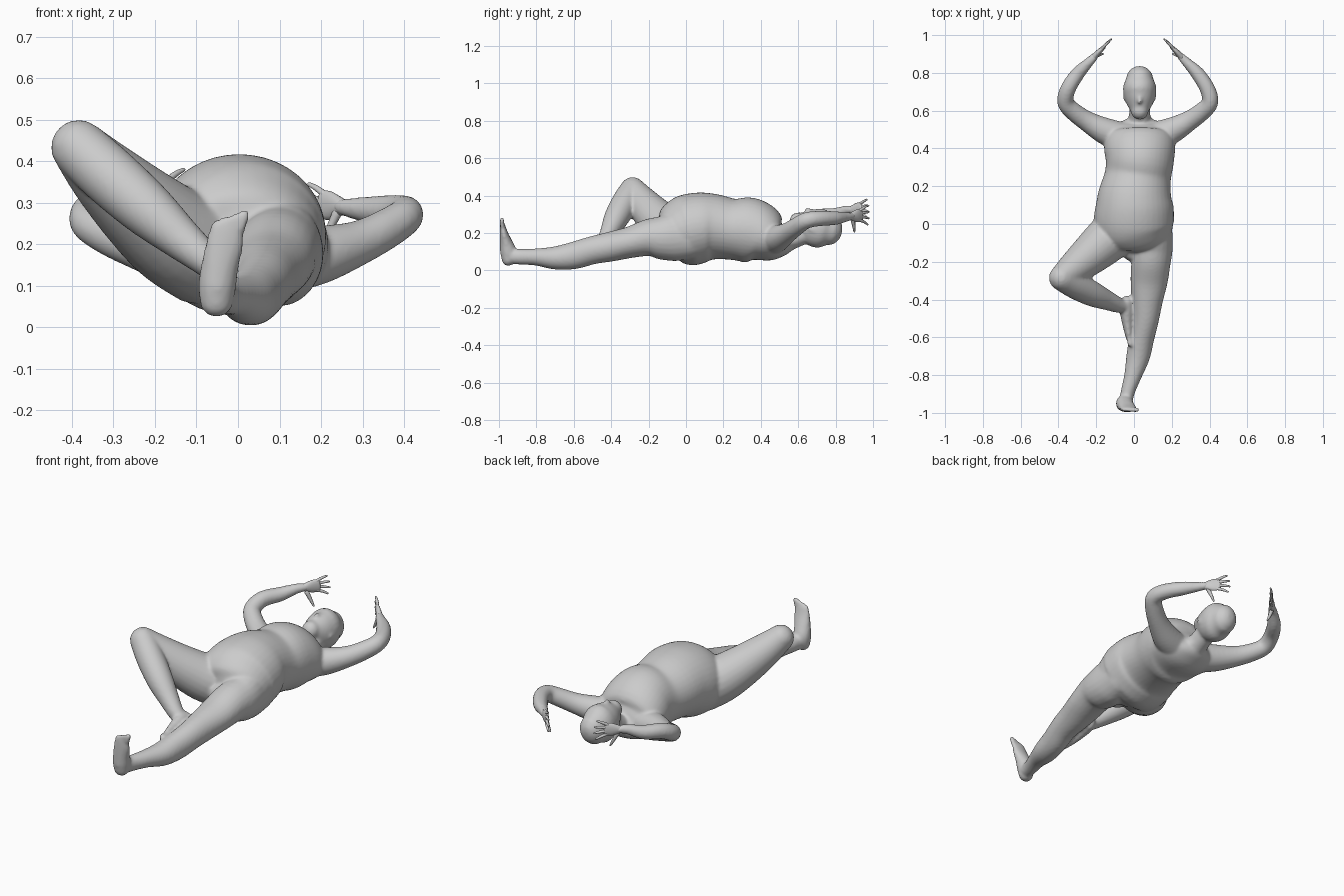
import bpy, bmesh, math
from mathutils import Vector

cube = bpy.data.objects.get("Cube")
if cube:
    bpy.data.objects.remove(cube, do_unlink=True)

skin = bpy.data.materials.new("clay_grey")
skin.use_nodes = True
COLOUR = (0.6, 0.6, 0.6, 1)
skin.diffuse_color = COLOUR
bsdf = next(n for n in skin.node_tree.nodes if n.type == 'BSDF_PRINCIPLED')
bsdf.inputs["Base Color"].default_value = COLOUR
bsdf.inputs["Roughness"].default_value = 0.7


def spline(keys, steps):
    """Smooth interpolation through tuples of numbers."""
    out = []
    for i in range(len(keys) - 1):
        a, b, c, d = (keys[max(0, min(len(keys) - 1, i + k))] for k in (-1, 0, 1, 2))
        for s in range(steps):
            t = s / steps
            out.append([0.5 * (2 * q + (r - p) * t + (2 * p - 5 * q + 4 * r - w) * t * t
                               + (3 * q - p - 3 * r + w) * t ** 3)
                        for p, q, r, w in zip(a, b, c, d)])
    out.append(list(keys[-1]))
    return out


def tube(name, keys, side=(1, 0, 0), sides=24, steps=4):
    """Loft ellipses along a path; each key is x, y, z, side radius, other radius."""
    rows = spline([k if len(k) == 5 else (*k, k[3]) for k in keys], steps)
    pts = [Vector(r[:3]) for r in rows]
    rings = []
    for i, r in enumerate(rows):
        t = (pts[min(i + 1, len(pts) - 1)] - pts[max(i - 1, 0)]).normalized()
        u = Vector(side)
        u = (u - t * u.dot(t)).normalized()
        rings.append((pts[i], t, u, t.cross(u), r[3], r[4]))

    # rounded ends
    def dome(ring, sign):
        p, t, u, v, a, b = ring
        return [(p + t * sign * min(a, b) * math.sin(g), t, u, v,
                 a * math.cos(g), b * math.cos(g)) for g in (0.5, 0.95, 1.3)]
    rings = dome(rings[0], -1)[::-1] + rings + dome(rings[-1], 1)

    bm = bmesh.new()
    loops = []
    for p, t, u, v, a, b in rings:
        loops.append([bm.verts.new(p + u * a * math.cos(g) + v * b * math.sin(g))
                      for g in (2 * math.pi * k / sides for k in range(sides))])
    for l0, l1 in zip(loops, loops[1:]):
        for k in range(sides):
            n = (k + 1) % sides
            bm.faces.new((l0[k], l0[n], l1[n], l1[k]))
    bm.faces.new(loops[0])
    bm.faces.new(loops[-1])
    bmesh.ops.recalc_face_normals(bm, faces=bm.faces)
    me = bpy.data.meshes.new(name)
    bm.to_mesh(me)
    bm.free()
    me.materials.append(skin)
    me.polygons.foreach_set("use_smooth", [True] * len(me.polygons))
    ob = bpy.data.objects.new(name, me)
    bpy.context.collection.objects.link(ob)
    return ob


def fuse(name, parts, voxel=None, relax=8):
    """Join parts, optionally melting them into one skin."""
    bpy.ops.object.select_all(action='DESELECT')
    for p in parts:
        p.select_set(True)
    ob = parts[0]
    bpy.context.view_layer.objects.active = ob
    bpy.ops.object.join()
    ob.name = ob.data.name = name
    if voxel:
        m = ob.modifiers.new("melt", 'REMESH')
        m.mode = 'VOXEL'
        m.voxel_size = voxel
        m.use_smooth_shade = True
        s = ob.modifiers.new("relax", 'SMOOTH')
        s.factor = 0.5
        s.iterations = relax
        bpy.ops.object.convert(target='MESH')
        ob = bpy.context.view_layer.objects.active
        if not ob.data.materials:
            ob.data.materials.append(skin)
    return ob


body = []

# torso, from the sloping shoulders down to the crotch
body.append(tube("torso", [
    (.03, .555, .155, .065, .045), (.03, .525, .150, .13, .072), (.03, .47, .160, .180, .115),
    (.03, .40, .197, .188, .160), (.03, .33, .216, .18, .175), (.02, .25, .220, .176, .163),
    (.005, .15, .233, .195, .176), (.003, .08, .230, .208, .188), (0, 0, .212, .212, .190),
    (.01, -.06, .195, .195, .165), (.015, -.10, .18, .15, .125), (.015, -.13, .17, .09, .075)],
    sides=40))

# neck and head
body.append(tube("neck", [(.03, .51, .145, .075, .065), (.03, .56, .165, .058, .055),
                          (.03, .64, .20, .055, .055)]))
body.append(tube("head", [
    (.03, .60, .262, .048, .050), (.03, .645, .245, .073, .085), (.03, .69, .230, .086, .104),
    (.03, .73, .224, .087, .103), (.03, .763, .218, .074, .085)]))
body.append(tube("nose", [(.03, .675, .322, .008), (.03, .645, .326, .011)], sides=12))
for x in (-.050, .110):
    body.append(tube("ear", [(x, .66, .225, .007, .013), (x, .69, .215, .008, .016)], sides=12))

# straight left leg and upright foot
body.append(tube("left_leg", [
    (.11, .03, .185, .09, .12), (.10, -.06, .18, .105, .13), (.098, -.13, .175, .107, .118),
    (.09, -.20, .175, .104, .10), (.08, -.30, .15, .099, .084), (.07, -.40, .128, .084, .080),
    (.062, -.50, .108, .071, .075), (.042, -.60, .08, .066, .073), (.022, -.70, .067, .063, .062),
    (-.005, -.80, .072, .047, .046), (-.03, -.88, .073, .038, .042), (-.042, -.93, .075, .036, .041)]))
body.append(tube("left_foot", [
    (-.052, -.95, .06, .040, .036), (-.05, -.95, .10, .046, .044), (-.043, -.962, .15, .045, .034),
    (-.032, -.974, .20, .046, .022), (-.025, -.981, .242, .042, .014)]))

# folded right leg, its foot resting against the left knee
body.append(tube("right_thigh", [
    (-.08, -.03, .18, .13), (-.155, -.095, .22, .122), (-.235, -.165, .285, .107),
    (-.32, -.235, .365, .087), (-.383, -.285, .432, .068)], side=(0, 0, 1)))
body.append(tube("right_shin", [
    (-.383, -.285, .432, .068), (-.31, -.325, .365, .072), (-.22, -.37, .285, .067),
    (-.14, -.405, .215, .052), (-.08, -.43, .165, .041), (-.048, -.43, .14, .038)], side=(0, 0, 1)))
body.append(tube("right_foot", [
    (-.037, -.41, .135, .043, .031), (-.040, -.45, .13, .046, .037), (-.035, -.52, .112, .046, .029),
    (-.028, -.58, .10, .046, .021), (-.025, -.615, .095, .041, .013)], side=(0, 0, 1)))

# toes of both feet
for i in range(5):
    f = i / 4 - 0.5
    r = 0.013 - 0.0013 * i
    tip = 0.284 - 0.006 * i
    body.append(tube("left_toe", [(-.025 - f * .064, -.982, .24, r),
                                  (-.02 - f * .072, -.984, tip - r, r)], sides=10))
    body.append(tube("right_toe", [(-.025, -.61, .095 - f * .064, r),
                                   (-.022, -.638 + .005 * i, .093 - f * .07, r)], sides=10))

# raised arms, mirrored about the chest centre, with open hands
AXIS = 0.02
ARM = [(.12, .465, .160, .078), (.20, .495, .175, .070), (.29, .545, .203, .054),
       (.36, .595, .238, .048), (.403, .645, .268, .044), (.389, .715, .278, .041),
       (.338, .795, .280, .037), (.28, .855, .286, .026), (.25, .885, .29, .021)]
for label, flip, elbow_lift, hand_lift in (("left", 1, 0, 0), ("right", -1, -.012, .035)):
    def place(keys, lift):
        return [(AXIS + flip * (k[0] - AXIS), k[1], k[2] + l, *k[3:])
                for k, l in zip(keys, lift)]
    arm_lift = [0, 0, elbow_lift / 2, elbow_lift, elbow_lift, .01 * (flip < 0),
                hand_lift / 2, hand_lift, hand_lift]
    body.append(tube(label + "_arm", place(ARM, arm_lift), side=(0, 0, 1)))

    palm = [(.25, .885, .29, .021, .017), (.225, .912, .292, .034, .014), (.200, .936, .296, .035, .010)]
    hand = [tube("palm", place(palm, [hand_lift] * 3), side=(0, 0, 1), sides=16)]
    for i in range(4):
        f = i / 3 - 0.5
        reach = (.9, 1.05, 1.0, .8)[i]
        finger = [(.207, .93, .295 + f * .052, .0085),
                  (.207 - .022 * reach, .93 + .025 * reach, .297 + f * .075, .0075),
                  (.207 - .044 * reach, .93 + .045 * reach, .295 + f * .098, .005)]
        hand.append(tube("finger", place(finger, [hand_lift] * 3), (0, 0, 1), 8, 3))
    thumb = [(.24, .89, .278, .012), (.222, .897, .24, .009), (.205, .90, .208, .005)]
    hand.append(tube("thumb", place(thumb, [hand_lift * .6] * 3), sides=8, steps=3))
    fuse(label + "_hand", hand)

fuse("body", body, voxel=0.008)
